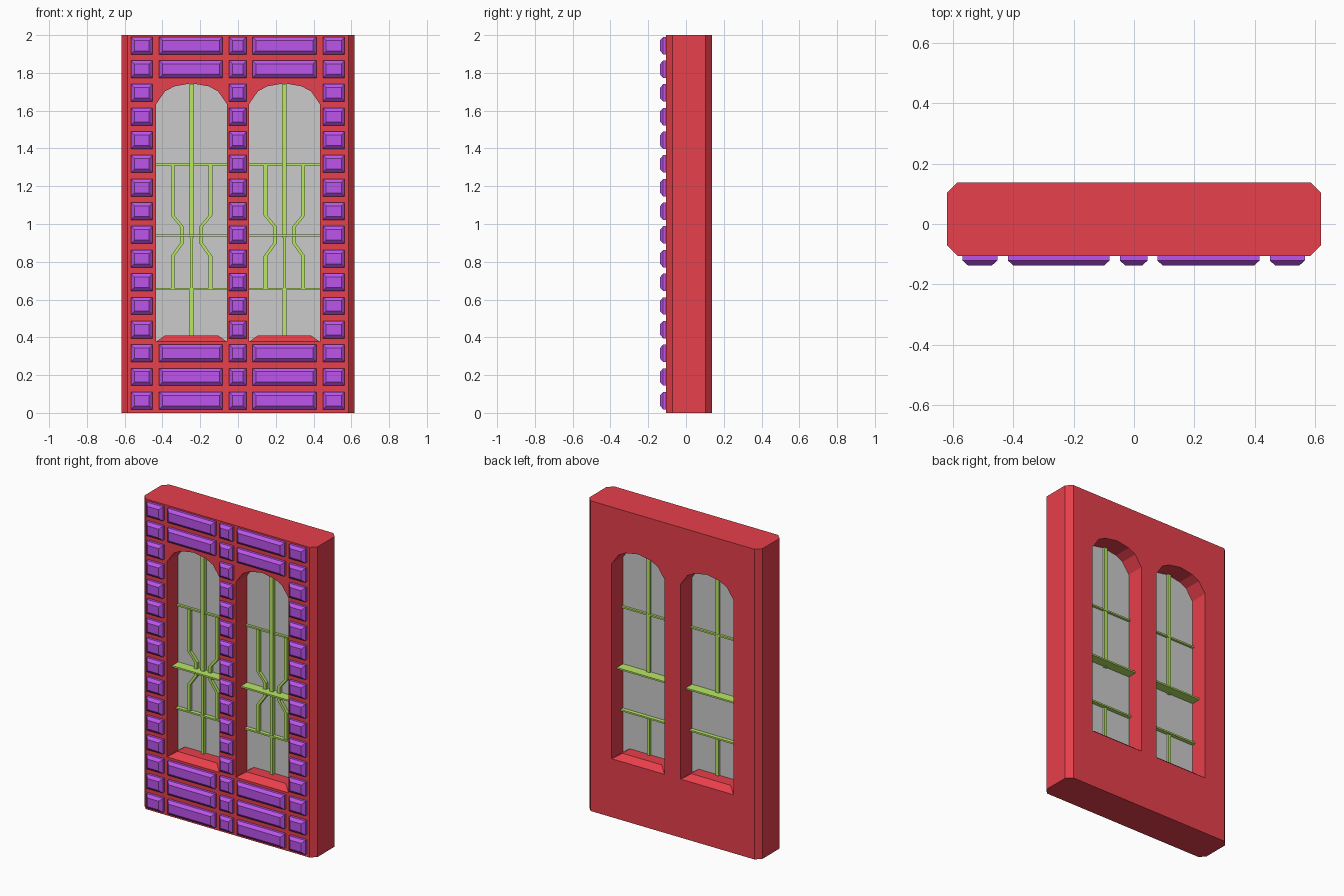
import bpy, bmesh

if "Cube" in bpy.data.objects:
    bpy.data.objects.remove(bpy.data.objects["Cube"])

def material(name, rgb):
    m = bpy.data.materials.new(name)
    m.diffuse_color = (*rgb, 1)
    m.use_nodes = True
    m.node_tree.nodes["Principled BSDF"].inputs["Base Color"].default_value = m.diffuse_color
    return m

RED = material("wall_red", (0.8, 0.05, 0.07))
PURPLE = material("block_purple", (0.5, 0.09, 0.83))
GREEN = material("bar_green", (0.48, 0.8, 0.13))
FRONT, BACK = -0.105, 0.137
MID = 0.016                      # depth of the window plane
WIN_X, HALF_W = 0.246, 0.188     # window centre and half width
SILL_Z = 0.377

def finish(bm, name, mat=None):
    bmesh.ops.recalc_face_normals(bm, faces=bm.faces)
    me = bpy.data.meshes.new(name)
    bm.to_mesh(me)
    bm.free()
    ob = bpy.data.objects.new(name, me)
    bpy.context.collection.objects.link(ob)
    if mat:
        me.materials.append(mat)
    return ob

def loft(bm, rings):
    """Join equal-length rings of points into a closed solid."""
    vs = [[bm.verts.new(p) for p in r] for r in rings]
    n = len(vs[0])
    for a, b in zip(vs, vs[1:]):
        for i in range(n):
            j = (i + 1) % n
            bm.faces.new((a[i], a[j], b[j], b[i]))
    bm.faces.new(vs[0][::-1])
    bm.faces.new(vs[-1])

def box(bm, x0, x1, y0, y1, z0, z1):
    loft(bm, [[(x0, y0, z), (x1, y0, z), (x1, y1, z), (x0, y1, z)] for z in (z0, z1)])

def rect_xz(x0, x1, z0, z1, y, inset=0):
    a, b, c, d = x0 + inset, x1 - inset, z0 + inset, z1 - inset
    return [(a, y, c), (b, y, c), (b, y, d), (a, y, d)]

def arch(y, cx):
    half = [(HALF_W, SILL_Z), (HALF_W, 1.634), (0.14, 1.703), (0.09, 1.729)]
    pts = half + [(0, 1.745)] + [(-x, z) for x, z in reversed(half)]
    return [(cx + x, y, z) for x, z in pts]

# Wall slab with chamfered vertical corners
c = 0.034
quarter = [(0.618, FRONT + c), (0.618, BACK - c), (0.618 - c, BACK)]
plan = [(0.618 - c, FRONT)] + quarter
plan += [(-x, y) for x, y in reversed(plan)]
bm = bmesh.new()
loft(bm, [[(x, y, z) for x, y in plan] for z in (0, 2)])
wall = finish(bm, "wall", RED)

# Cut the two arched openings
bm = bmesh.new()
for s in (-1, 1):
    loft(bm, [arch(y, s * WIN_X) for y in (-0.3, 0.3)])
cutter = finish(bm, "opening_cutter")
cutter.hide_render = True
mod = wall.modifiers.new("openings", 'BOOLEAN')
mod.object = cutter
mod.solver = 'EXACT'
bpy.context.view_layer.objects.active = wall
bpy.ops.object.modifier_apply(modifier=mod.name)
bpy.data.objects.remove(cutter)

# Raised decorative blocks on the front face
bm = bmesh.new()
for row in range(16):
    zc = 0.065 + row * 0.1253
    cols = [(-0.567, -0.452), (-0.047, 0.045), (0.449, 0.565)]
    if row < 3 or row > 13:
        cols += [(-0.417, -0.081), (0.077, 0.415)]
    for x0, x1 in cols:
        r = (x0, x1, zc - 0.046, zc + 0.046)
        loft(bm, [rect_xz(*r, FRONT + 0.005), rect_xz(*r, -0.121),
                  rect_xz(*r, -0.137, 0.018)])
finish(bm, "facing_blocks", PURPLE)

# Windows: sill, glass and glazing bars
for side, s in (("left", -1), ("right", 1)):
    cx = s * WIN_X

    bm = bmesh.new()
    rings = []
    for z, ix, iy in ((SILL_Z - 0.01, 0, 0), (SILL_Z, 0, 0), (0.41, 0.048, 0.04)):
        w, f, b = HALF_W - ix, FRONT + iy, BACK - iy
        rings.append([(cx - w, f, z), (cx + w, f, z), (cx + w, b, z), (cx - w, b, z)])
    loft(bm, rings[1:])
    finish(bm, side + "_sill", RED)

    bm = bmesh.new()
    loft(bm, [arch(y, cx) for y in (MID - 0.005, MID + 0.005)])
    finish(bm, side + "_glass")

    # Horizontal bars, the middle one a deep shelf
    bm = bmesh.new()
    for z, d in ((1.316, 0.02), (0.94, 0.068), (0.655, 0.03)):
        box(bm, cx - HALF_W, cx + HALF_W, MID - d, MID + d, z - 0.005, z + 0.005)
    finish(bm, side + "_horizontal_bars", GREEN)

    # Central upright: through the glass above and below, front only between
    bm = bmesh.new()
    box(bm, cx - 0.012, cx + 0.012, MID - 0.03, MID + 0.018, 0.928, 1.742)
    box(bm, cx - 0.010, cx + 0.010, MID - 0.028, MID + 0.018, 0.405, 0.655)
    box(bm, cx - 0.009, cx + 0.009, MID - 0.028, MID, 0.655, 0.93)
    finish(bm, side + "_centre_bar", GREEN)

    # Bent bars either side of the upright
    path = [(0.10, 0.655), (0.10, 0.83), (0.05, 0.90), (0.05, 0.985), (0.10, 1.045), (0.10, 1.316)]
    bm = bmesh.new()
    for m in (-1, 1):
        loft(bm, [[(cx + m * x - 0.01, MID - 0.025, z), (cx + m * x + 0.01, MID - 0.025, z),
                   (cx + m * x + 0.01, MID, z), (cx + m * x - 0.01, MID, z)] for x, z in path])
    finish(bm, side + "_bent_bars", GREEN)
